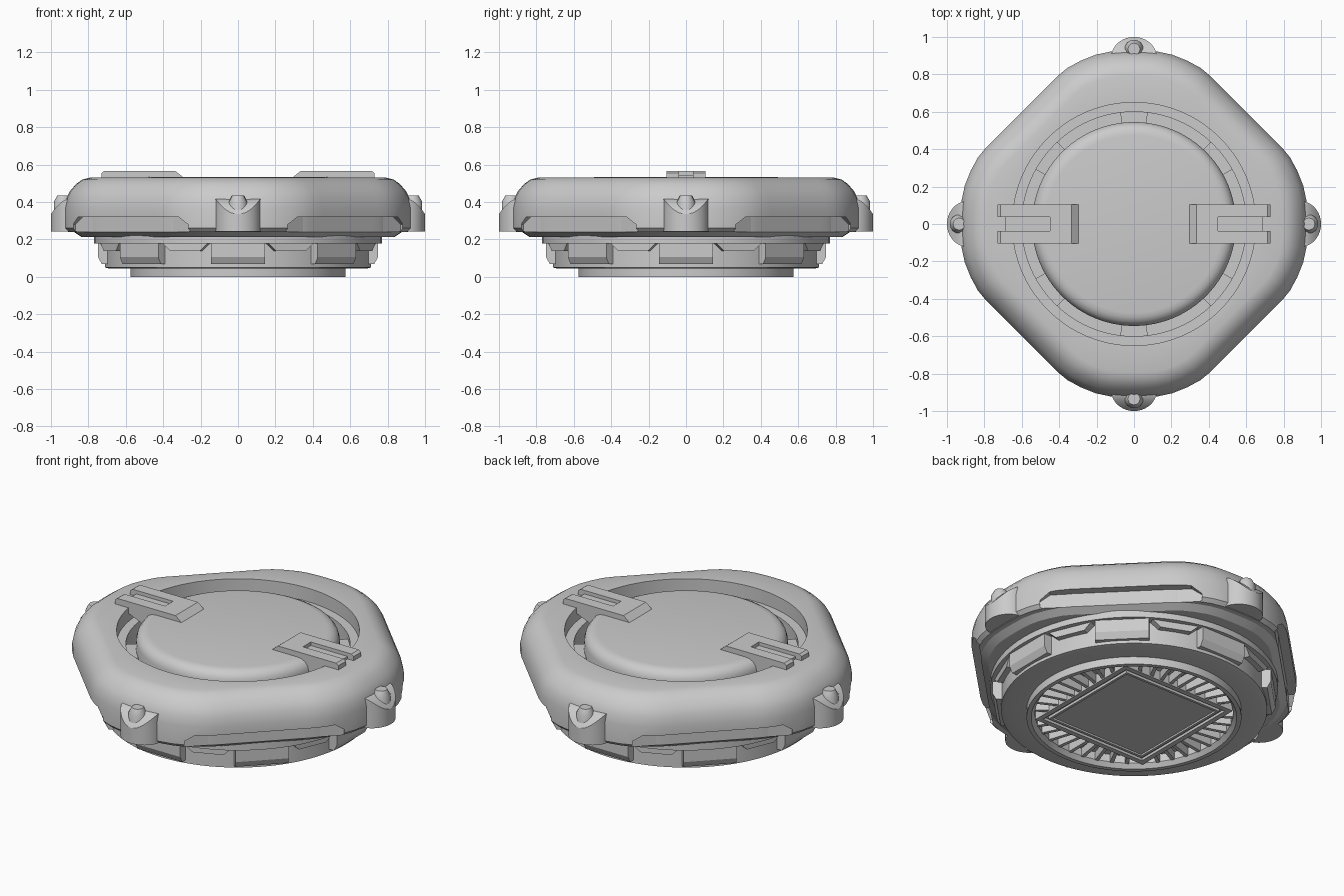
import bpy, bmesh
from math import sin, cos, pi, radians, atan2
from mathutils import Matrix, Vector

if "Cube" in bpy.data.objects:
    bpy.data.objects.remove(bpy.data.objects["Cube"])


def finish(bm, name, smooth=True):
    bmesh.ops.recalc_face_normals(bm, faces=bm.faces)
    me = bpy.data.meshes.new(name)
    bm.to_mesh(me)
    bm.free()
    ob = bpy.data.objects.new(name, me)
    bpy.context.collection.objects.link(ob)
    if smooth:
        bpy.ops.object.select_all(action='DESELECT')
        ob.select_set(True)
        bpy.context.view_layer.objects.active = ob
        bpy.ops.object.shade_smooth_by_angle(angle=radians(32))
    return ob


def loft(name, rings, closed=False):
    bm = bmesh.new()
    vs = [[bm.verts.new(p) for p in r] for r in rings]
    n = len(vs[0])
    pairs = list(zip(vs, vs[1:])) + ([(vs[-1], vs[0])] if closed else [])
    for a, b in pairs:
        for i in range(n):
            j = (i + 1) % n
            bm.faces.new((a[i], a[j], b[j], b[i]))
    if not closed:
        bm.faces.new(vs[0])
        bm.faces.new(vs[-1])
    return finish(bm, name)


def lathe(name, profile, n=96):
    return loft(name, [[(r * cos(2 * pi * i / n), r * sin(2 * pi * i / n), z)
                        for i in range(n)] for r, z in profile])


def prism(bm, pts, vec, angle=0):
    # polygon extruded along a vector, then turned about z
    rot = Matrix.Rotation(angle, 3, 'Z')
    a = [bm.verts.new(rot @ Vector(p)) for p in pts]
    b = [bm.verts.new(rot @ (Vector(p) + Vector(vec))) for p in pts]
    bm.faces.new(a)
    bm.faces.new(b)
    for i in range(len(a)):
        j = (i + 1) % len(a)
        bm.faces.new((a[i], a[j], b[j], b[i]))


def arc_block(bm, a0, a1, r0, r1, z0, z1):
    n = max(2, int(abs(a1 - a0) / 4))
    ang = [radians(a0 + (a1 - a0) * i / n) for i in range(n + 1)]
    pts = [(r1 * cos(a), r1 * sin(a), z0) for a in ang]
    pts += [(r0 * cos(a), r0 * sin(a), z0) for a in reversed(ang)]
    prism(bm, pts, (0, 0, z1 - z0))


# Rounded diamond outline, built from one eighth
eighth = [(.927, 0), (.926, .06), (.921, .13), (.905, .205), (.873, .285),
          (.835, .355), (.79, .41), (.75, .45), (.7, .5), (.65, .55), (.6, .6)]
quarter = eighth + [(y, x) for x, y in reversed(eighth[1:-1])]
outline = []
for k in range(4):
    for x, y in quarter:
        v = Matrix.Rotation(k * pi / 2, 2) @ Vector((x, y))
        outline.append(v)


def dia(inset, z):
    out = []
    n = len(outline)
    for i, p in enumerate(outline):
        t = (outline[(i + 1) % n] - outline[i - 1]).normalized()
        out.append((p.x - t.y * inset, p.y + t.x * inset, z))
    return out


def circ(r, z):
    return [(r * cos(atan2(p.y, p.x)), r * sin(atan2(p.y, p.x)), z) for p in outline]


# Outer shell with a stepped round opening
shell = loft('outer_shell', [
    circ(.6, .24), dia(.02, .24), dia(0, .26), dia(0, .37), dia(.012, .425),
    dia(.03, .46), dia(.06, .495), dia(.095, .52), dia(.135, .53),
    circ(.65, .53), circ(.65, .45), circ(.6, .45)], closed=True)

# Notches along the lower edge of the four straight sides
bm = bmesh.new()
for k in range(4):
    prism(bm, [(.795, -.435, .2), (.795, .435, .2), (.795, .435, .28),
               (.795, .38, .32), (.795, -.38, .32), (.795, -.435, .28)],
          (.15, 0, 0), radians(45 + 90 * k))
cutter = finish(bm, 'notch_cutter', False)
cutter.hide_render = True
cutter.hide_set(True)
mod = shell.modifiers.new('notches', 'BOOLEAN')
mod.operation = 'DIFFERENCE'
mod.object = cutter
mod.solver = 'EXACT'

# Inner base plate
loft('inner_base', [dia(.09, .213), dia(.05, .24), dia(.05, .335)])

# Raised lid disc
lathe('lid_disc', [(.545, .32), (.545, .475), (.538, .5), (.522, .52),
                   (.5, .531), (.475, .535)])

# Blocks in the lid groove
bm = bmesh.new()
for a, half in ((90, 7), (270, 7), (38, 9), (142, 9), (218, 9), (322, 9)):
    arc_block(bm, a - half, a + half, .54, .605, .33, .42)
finish(bm, 'groove_blocks', False)

# Clips bridging the groove
for side, name in ((1, 'clip_right'), (-1, 'clip_left')):
    bm = bmesh.new()
    turn = 0 if side > 0 else pi
    bar = [(.29, -.105, .53), (.335, -.105, .566), (.45, -.105, .566), (.45, -.105, .42)]
    prism(bm, bar, (0, .21, 0), turn)
    for y in (-.105, .037):
        prism(bm, [(.45, y, .42), (.45, y, .566), (.715, y, .566), (.73, y, .555),
                   (.73, y, .525), (.65, y, .525), (.65, y, .5)], (0, .068, 0), turn)
    prism(bm, [(.45, -.037, .42), (.45, -.037, .545), (.69, -.037, .545),
               (.69, -.037, .525), (.65, -.037, .5)], (0, .074, 0), turn)
    finish(bm, name, False)

# Corner lugs with scooped tops, and their pins
for k, tag in enumerate(('right', 'back', 'left', 'front')):
    rot = Matrix.Rotation(k * pi / 2, 3, 'Z')
    n = 20
    sec = [(.89 + .11 * cos(a), .122 * sin(a))
           for a in [-pi / 2 + pi * i / n for i in range(n + 1)]]
    sec = [(.84, -.122)] + sec + [(.84, .122)]
    bm = bmesh.new()
    lo = [bm.verts.new(rot @ Vector((x, y, .243))) for x, y in sec]
    hi = [bm.verts.new(rot @ Vector((x, y, .335 + .085 * (y / .122) ** 2))) for x, y in sec]
    m = len(sec)
    bm.faces.new(lo)
    for i in range(m):
        j = (i + 1) % m
        bm.faces.new((lo[i], lo[j], hi[j], hi[i]))
    for i in range(m // 2):
        j = m - 1 - i
        if j - i > 2:
            bm.faces.new((hi[i], hi[i + 1], hi[j - 1], hi[j]))
        elif j - i == 2:
            bm.faces.new((hi[i], hi[i + 1], hi[j]))
    finish(bm, 'lug_' + tag)
    pin = lathe('pin_' + tag, [(.05, .3), (.05, .4), (.032, .434)], 16)
    pin.location = rot @ Vector((.935, 0, 0))

# Lower collar, drum and foot ring
lathe('collar', [(.77, .178), (.77, .23)])
lathe('drum', [(.69, .045), (.712, .05), (.712, .2)])
lathe('foot_ring', [(.3, .1), (.575, .1), (.575, 0), (.55, 0), (.53, .025), (.53, .07), (.3, .07)])
# (drum underside sits at z=.045, so the foot recess is opened in it)
bpy.data.objects.remove(bpy.data.objects['drum'])
lathe('drum', [(.5, .15), (.5, .072), (.57, .072), (.57, .045), (.69, .045), (.712, .05),
               (.712, .2), (.5, .2)])

# Grip blocks and trapezoid tabs around the drum
bm = bmesh.new()
for k in range(8):
    prism(bm, [(.68, -.145, .18), (.748, -.145, .18), (.748, -.145, .105),
               (.728, -.145, .068), (.68, -.145, .068)], (0, .29, 0), k * pi / 4)
    prism(bm, [(.68, -.13, .18), (.68, .13, .18), (.68, .085, .138), (.68, -.085, .138)],
          (.062, 0, 0), k * pi / 4 + pi / 8)
finish(bm, 'grip_blocks', False)

# Square bottom plate with stepped frame
bm = bmesh.new()


def sq(h, z):
    return [(h, h, z), (-h, h, z), (-h, -h, z), (h, -h, z)]


bm.free()
loft('bottom_frame', [sq(.375, .075), sq(.375, .015), sq(.345, .015), sq(.345, .03),
                      sq(.325, .03), sq(.325, .015), sq(.31, .015), sq(.31, .025)])

# Vent fins between the plate and the foot ring
bm = bmesh.new()
for k in range(40):
    a = 2 * pi * k / 40
    r0 = .37 / max(abs(cos(a)), abs(sin(a)))
    if r0 < .52:
        prism(bm, [(r0, -.01, .022), (r0, .01, .022), (.535, .01, .022), (.535, -.01, .022)],
              (0, 0, .06), a)
finish(bm, 'vent_fins', False)
